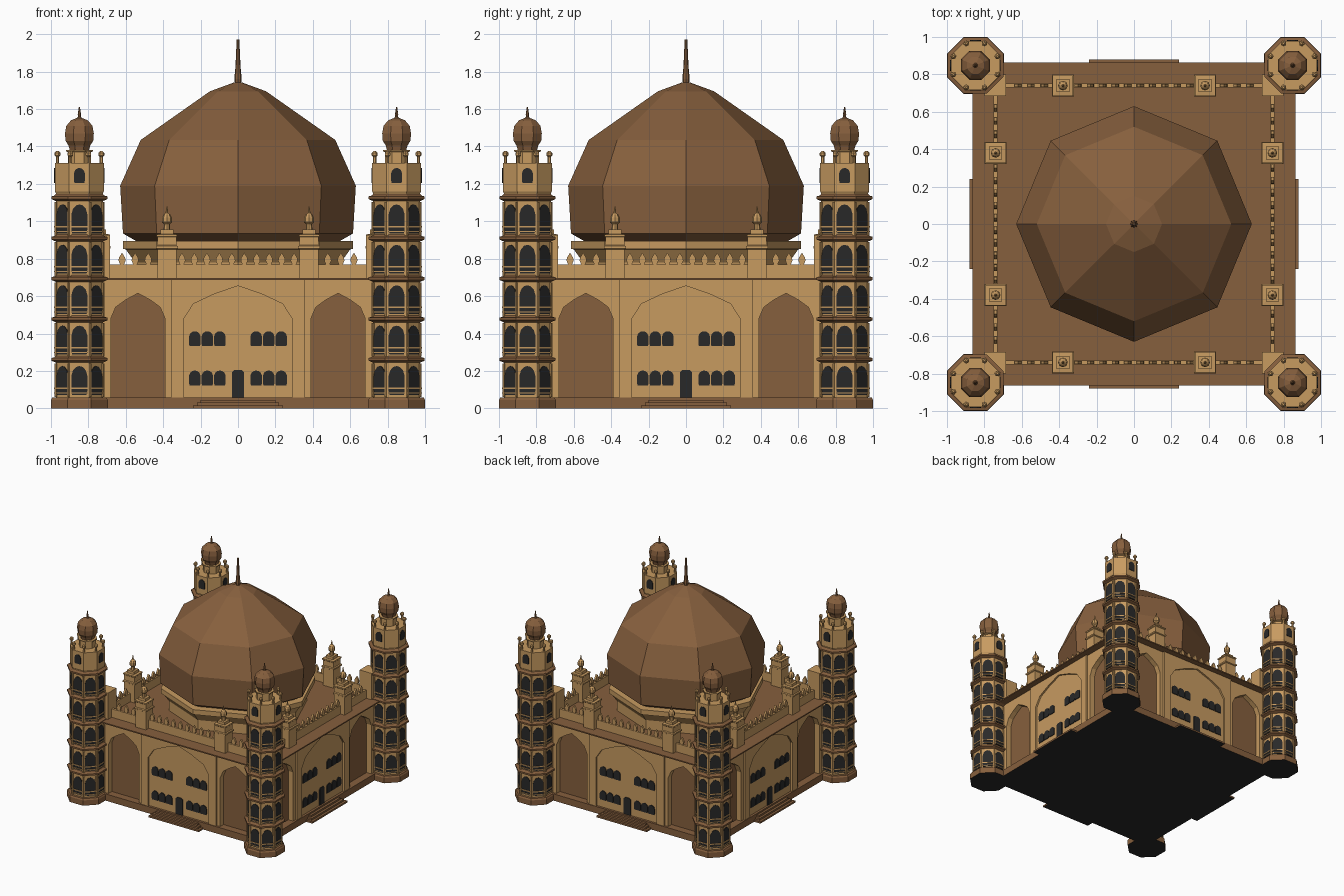
import bpy, bmesh, math
from mathutils import Matrix, Vector

if "Cube" in bpy.data.objects:
    bpy.data.objects.remove(bpy.data.objects["Cube"])


def material(name, rgb):
    m = bpy.data.materials.new(name)
    m.diffuse_color = (*rgb, 1)
    m.use_nodes = True
    m.node_tree.nodes["Principled BSDF"].inputs["Base Color"].default_value = m.diffuse_color
    return m


TAN = material("sandstone", (0.57, 0.325, 0.118))
BROWN = material("brown_stone", (0.24, 0.115, 0.047))
DARK = material("dark_opening", (0.022, 0.022, 0.022))
I = Matrix.Identity(4)
SIDES = [Matrix.Rotation(k * math.pi / 2, 4, 'Z') for k in range(4)]
C8 = math.cos(math.pi / 8)


def finish(name, bm, mat, underside=None):
    bmesh.ops.recalc_face_normals(bm, faces=bm.faces)
    me = bpy.data.meshes.new(name)
    if underside:  # faces resting on the ground take the second material
        for f in bm.faces:
            f.material_index = int(max(v.co.z for v in f.verts) < .001)
    bm.to_mesh(me)
    bm.free()
    me.materials.append(mat)
    if underside:
        me.materials.append(underside)
    bpy.context.collection.objects.link(bpy.data.objects.new(name, me))


def prism(bm, pts, y0, y1, M=I):
    """Outline in x,z extruded along y."""
    f = bm.faces.new([bm.verts.new(M @ Vector((x, y0, z))) for x, z in pts])
    r = bmesh.ops.extrude_face_region(bm, geom=[f])
    d = M.to_3x3() @ Vector((0, y1 - y0, 0))
    bmesh.ops.translate(bm, vec=d, verts=[v for v in r["geom"] if isinstance(v, bmesh.types.BMVert)])


def box(bm, x0, x1, y0, y1, z0, z1, M=I):
    prism(bm, [(x0, z0), (x1, z0), (x1, z1), (x0, z1)], y0, y1, M)


def lathe(bm, profile, n=8, M=I, phase=0.0):
    """Stack of n-sided rings (radius, z), capped at both ends."""
    rings = [[bm.verts.new(M @ Vector((r * math.cos(phase + i * math.tau / n),
                                       r * math.sin(phase + i * math.tau / n), z)))
              for i in range(n)] for r, z in profile]
    for a, b in zip(rings, rings[1:]):
        for i in range(n):
            bm.faces.new([a[i], a[(i + 1) % n], b[(i + 1) % n], b[i]])
    bm.faces.new(rings[0][::-1])
    bm.faces.new(rings[-1])


def mirrored(cx, half, apex):
    return [(cx + x, z) for x, z in half] + [(cx, apex)] + [(cx - x, z) for x, z in half[::-1]]


def arch(cx, w, z0, spring, apex):
    h = apex - spring
    return mirrored(cx, [(-w, z0), (-w, spring), (-.82 * w, spring + .45 * h),
                         (-.45 * w, spring + .74 * h)], apex)


def window(cx, w, z0, z1):
    """Broad opening with high shoulders."""
    h = z1 - z0
    return mirrored(cx, [(-.9 * w, z0), (-w, z0 + .15 * h), (-w, z0 + .65 * h), (-.8 * w, z0 + .85 * h),
                         (-.4 * w, z0 + .97 * h)], z1)


# Plinth with stepped entrances
bm = bmesh.new()
box(bm, -.82, .82, -.82, .82, 0, .058)
for M in SIDES:
    for i in range(3):
        box(bm, -.24 + .02 * i, .24 - .02 * i, -.88 + .02 * i, -.815, .015 * i, .015 * (i + 1), M)
finish("plinth_and_steps", bm, BROWN, DARK)

# Core behind the niches, and roof slab
bm = bmesh.new()
box(bm, -.755, .755, -.755, .755, .058, .685)
finish("niche_core", bm, BROWN)
bm = bmesh.new()
box(bm, -.864, .864, -.864, .864, .687, .697)
finish("roof_slab", bm, BROWN)

# Walls with arched side niches and projecting centre bay
bm = bmesh.new()
for M in SIDES:
    outline = ([(-.8, .058)] + arch(-.535, .145, .058, .48, .615) + arch(.535, .145, .058, .48, .615)
               + [(.8, .058), (.8, .688), (-.8, .688)])
    prism(bm, outline, -.80, -.75, M)
    bay = ([(-.358, .058)] + arch(0, .29, .058, .48, .655)
           + [(.358, .058), (.358, .688), (-.358, .688)])
    prism(bm, bay, -.815, -.79, M)
finish("walls", bm, TAN)

# Facade windows and doors
bm = bmesh.new()
for M in SIDES:
    prism(bm, [(-.033, .058), (.033, .058), (.033, .192), (.02, .205), (-.02, .205), (-.033, .192)],
          -.806, -.799, M)
    for s in (-1, 1):
        for i in range(3):
            for z in (.123, .333):
                prism(bm, window(s * (.097 + .067 * i), .031, z, z + .079), -.806, -.799, M)
finish("facade_windows", bm, DARK)

# Parapet with pointed merlons
bm = bmesh.new()
xs = [-.3 + .0667 * i for i in range(10)] + [s * x for s in (-1, 1) for x in (.48, .55, .62)]
for M in SIDES:
    box(bm, -.74, .74, -.75, -.73, .69, .77, M)
    for x in xs:
        prism(bm, [(x - .01, .768), (x - .019, .79), (x - .016, .806), (x, .832),
                   (x + .016, .806), (x + .019, .79), (x + .01, .768)], -.748, -.732, M)
finish("parapet", bm, TAN)

# Roof pavilions and corner blocks
bm = bmesh.new()
for M in SIDES:
    box(bm, -.80, -.685, -.80, -.685, .69, .925, M)
    for x in (-.38, .38):
        P = M @ Matrix.Translation((x, -.74, 0))
        q = math.sqrt(2)
        lathe(bm, [(r * q, z) for r, z in [(.05, .69), (.05, .85), (.058, .855), (.058, .867),
              (.05, .872), (.05, .915), (.055, .92), (.055, .93), (.034, .932), (.034, .955)]],
              4, P, math.pi / 4)
        lathe(bm, [(.018, .95), (.016, .985), (.026, .995), (.026, 1.02), (.018, 1.035),
                   (.007, 1.045), (.006, 1.055), (.002, 1.08)], 8, P)
finish("roof_pavilions", bm, TAN)

# Drum and great dome
bm = bmesh.new()
lathe(bm, [(.55, .69), (.55, .78), (.60, .85), (.615, .852), (.615, .895)])
finish("drum", bm, TAN)
bm = bmesh.new()
lathe(bm, [(.54, .892), (.615, .935), (.63, 1.19), (.52, 1.435), (.15, 1.695), (.022, 1.742)])
finish("great_dome", bm, BROWN)
bm = bmesh.new()
lathe(bm, [(.016, 1.735), (.02, 1.76), (.014, 1.82), (.007, 1.972)])
finish("dome_finial", bm, BROWN)

# Corner towers: shaft, ledges, openings, crown
shaft, trim, openings, rails, caps = (bmesh.new() for _ in range(5))
A = .126
for M in SIDES:
    T = M @ Matrix.Translation((-.848, -.848, 0))

    def octo(bm, prof):
        lathe(bm, [(r / C8, z) for r, z in prof], 8, T, math.pi / 8)

    octo(trim, [(.152, 0), (.152, .045), (.145, .057), (A, .058)])
    octo(shaft, [(A, .05), (A, 1.15), (.131, 1.16), (.131, 1.312)])
    for k in range(5):
        base = .06 + .216 * k
        led = base + .195
        octo(trim, [(A - .002, led - .012), (.15, led), (.15, led + .014), (.134, led + .018),
                    (A - .002, led + .028)])
        for j in range(8):
            F = T @ Matrix.Rotation(j * math.pi / 4, 4, 'Z')
            prism(openings, window(0, .043, base + .012, base + .166), -A - .004, -A + .002, F)
            box(rails, -.05, .05, -A - .009, -A, base + .044, base + .052, F)
            box(rails, -.05, .05, -A - .009, -A, base + .020, base + .025, F)
            for s in (-1, 1):
                box(rails, s * .048 - .005, s * .048 + .005, -A - .008, -A, base, base + .18, F)
    for j in range(8):
        F = T @ Matrix.Rotation(j * math.pi / 4, 4, 'Z')
        if j % 2 == 0:
            prism(openings, window(0, .029, 1.205, 1.285), -.135, -.129, F)
        # corner pinnacles
        P = F @ Matrix.Rotation(math.pi / 8, 4, 'Z') @ Matrix.Translation((0, -.127, 0))
        lathe(shaft, [(.009, 1.30), (.009, 1.345), (.016, 1.352), (.016, 1.366), (.006, 1.376)], 6, P)
    octo(shaft, [(.062, 1.31), (.062, 1.37), (.072, 1.374), (.072, 1.382)])
    octo(caps, [(.052, 1.382), (.058, 1.405), (.074, 1.43), (.077, 1.47), (.07, 1.51),
                (.045, 1.54), (.012, 1.553), (.008, 1.56)])
    lathe(caps, [(.006, 1.55), (.009, 1.57), (.003, 1.612)], 6, T)
finish("tower_shafts", shaft, TAN)
finish("tower_ledges", trim, BROWN, DARK)
finish("tower_openings", openings, DARK)
finish("tower_railings", rails, TAN)
finish("tower_domes", caps, BROWN)
